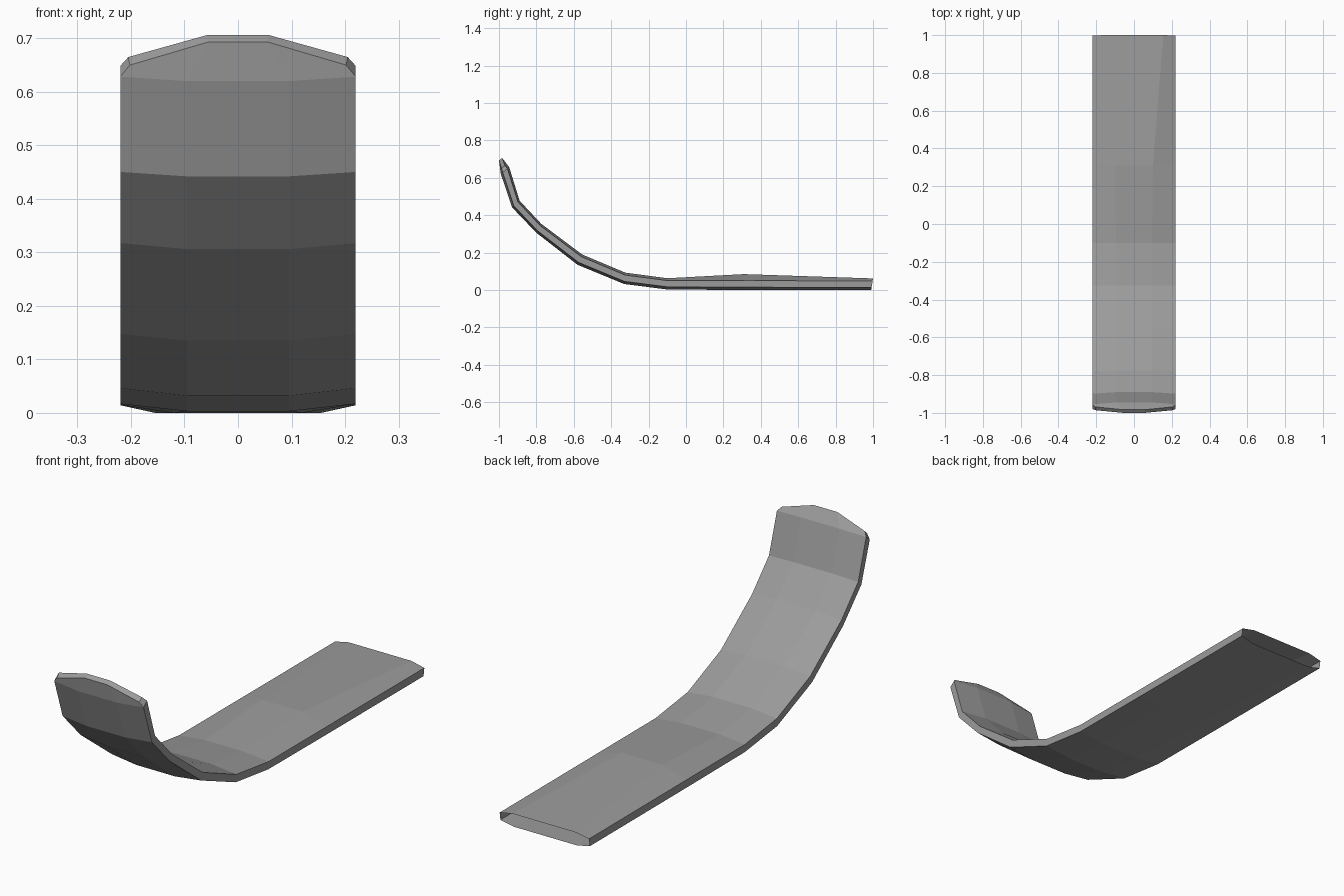
import bpy
import bmesh

if "Cube" in bpy.data.objects:
    bpy.data.objects.remove(bpy.data.objects["Cube"])

grey = bpy.data.materials.new("plain_grey")
grey.diffuse_color = (0.33, 0.33, 0.33, 1)
grey.use_nodes = True
grey.node_tree.nodes["Principled BSDF"].inputs["Base Color"].default_value = grey.diffuse_color

HALF_W = 0.22

# Stations from the open tail to the curled nose:
# outer (y, z), inner (y, z), half width of outer flat, half width of inner flat
stations = [
    ((0.99, 0.0), (1.0, 0.062), 0.155, 0.155),
    ((0.31, 0.0), (0.31, 0.085), 0.12, 0.10),
    ((-0.10, 0.003), (-0.10, 0.063), 0.095, 0.095),
    ((-0.33, 0.032), (-0.325, 0.093), 0.095, 0.095),
    ((-0.58, 0.135), (-0.555, 0.19), 0.095, 0.095),
    ((-0.80, 0.306), (-0.775, 0.355), 0.095, 0.095),
    ((-0.93, 0.442), (-0.89, 0.478), 0.095, 0.095),
    ((-0.99, 0.62), (-0.945, 0.656), 0.095, 0.095),
]


def mix(a, b, t):
    return (a[0] + (b[0] - a[0]) * t, a[1] + (b[1] - a[1]) * t)


def ring(outer_side, outer, inner, inner_side, widths):
    """Eight-sided cross-section, mirrored left to right."""
    pts = [outer_side, outer, inner, inner_side]
    right = [(w, *p) for w, p in zip(widths, pts)]
    left = [(-x, y, z) for x, y, z in right]
    return [left[0], left[1], right[1], right[0],
            right[3], right[2], left[2], left[3]]


rings = []
for i, (o, n, wo, wi) in enumerate(stations):
    lo, hi = mix(o, n, 0.23), mix(o, n, 0.79)
    if i == 1:  # raised middle of the deck, edges stay level
        lo, hi = (o[0], 0.015), (o[0], 0.05)
    rings.append(ring(lo, o, n, hi, (HALF_W, wo, wi, HALF_W)))

# Chamfered nose
rings.append(ring((-0.986, 0.65), (-1.0, 0.693), (-0.983, 0.706),
                  (-0.968, 0.665), (0.202, 0.056, 0.058, 0.205)))

bm = bmesh.new()
rows = [[bm.verts.new(p) for p in r] for r in rings]
for a, b in zip(rows, rows[1:]):
    for i in range(8):
        j = (i + 1) % 8
        bm.faces.new((a[i], a[j], b[j], b[i]))

# Rim closing the nose; the tail stays open
tip = rows[-1]
for i in range(3):
    bm.faces.new((tip[i], tip[i + 1], tip[6 - i], tip[7 - i]))

bmesh.ops.recalc_face_normals(bm, faces=bm.faces)
mesh = bpy.data.meshes.new("curved_runner")
bm.to_mesh(mesh)
bm.free()
mesh.materials.append(grey)
runner = bpy.data.objects.new("curved_runner", mesh)
bpy.context.collection.objects.link(runner)
